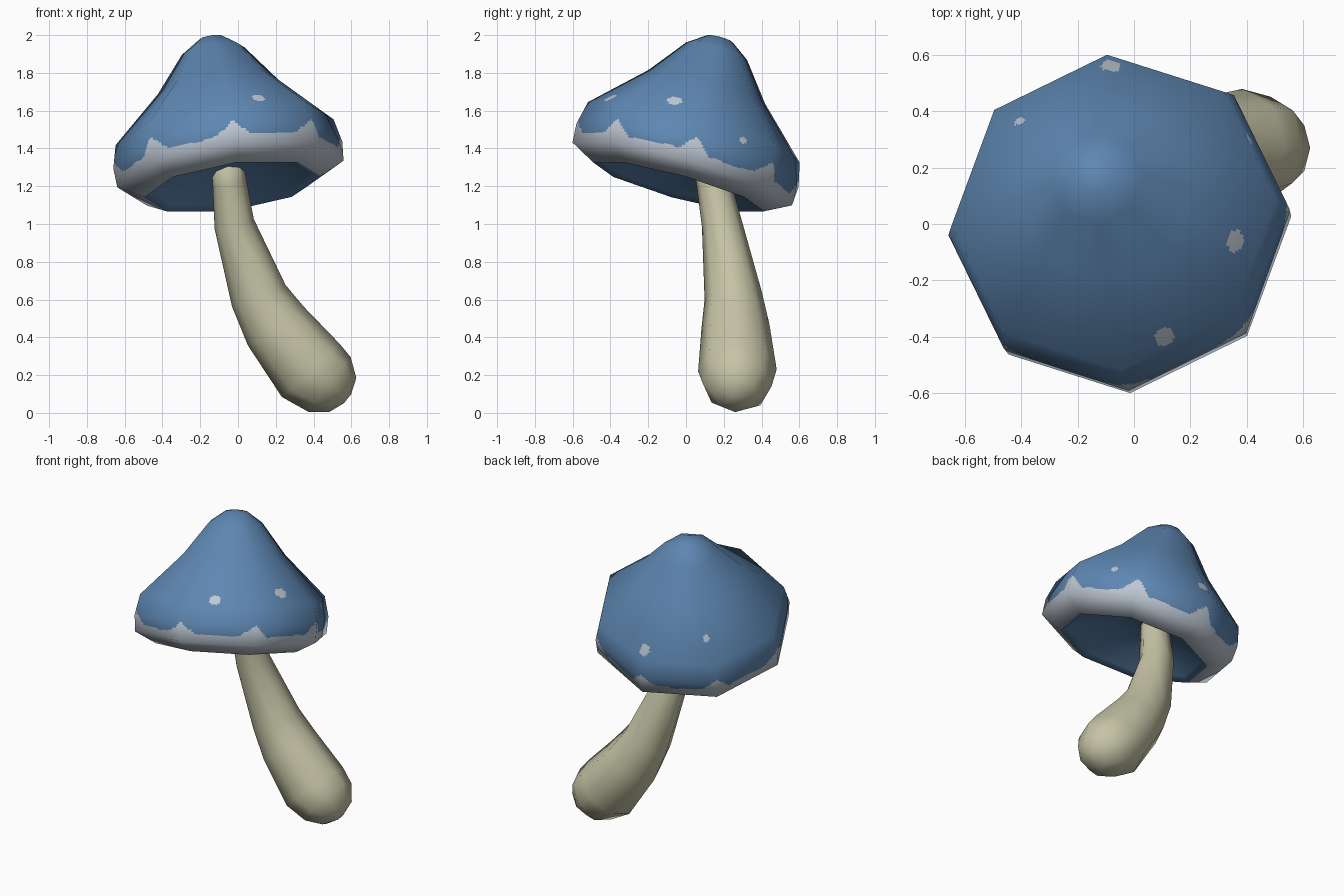
import bpy, bmesh, math, random
from mathutils import Vector

if "Cube" in bpy.data.objects:
    bpy.data.objects.remove(bpy.data.objects["Cube"])

random.seed(4)
SIDES = 8


def material(name, rgb):
    m = bpy.data.materials.new(name)
    m.diffuse_color = (*rgb, 1)
    m.use_nodes = True
    m.node_tree.nodes["Principled BSDF"].inputs["Base Color"].default_value = m.diffuse_color
    return m


blue = material("cap blue", (0.112, 0.242, 0.445))
white = material("rim pale grey", (0.52, 0.58, 0.66))
cream = material("stem cream", (0.56, 0.55, 0.38))


def ring(center, axis, radius, phase=0.0):
    """Octagon of points around an axis."""
    n = axis.normalized()
    u = (Vector((1, 0, 0)) - n * n.x).normalized()
    v = n.cross(u)
    angles = [phase + j * math.tau / SIDES for j in range(SIDES)]
    return [center + radius * (math.cos(a) * u + math.sin(a) * v) for a in angles]


def loft(rings):
    """Closed bmesh skin over a list of rings."""
    bm = bmesh.new()
    rows = [[bm.verts.new(p) for p in r] for r in rings]
    k = len(rows[0])
    for a, b in zip(rows, rows[1:]):
        for j in range(k):
            bm.faces.new((a[j], b[j], b[(j + 1) % k], a[(j + 1) % k]))
    bm.faces.new(rows[0])
    bm.faces.new(rows[-1][::-1])
    bm.normal_update()
    bm.verts.index_update()
    return bm


def finish(bm, name, mats):
    mesh = bpy.data.meshes.new(name)
    for f in bm.faces:
        f.smooth = True
    bm.to_mesh(mesh)
    bm.free()
    for m in mats:
        mesh.materials.append(m)
    ob = bpy.data.objects.new(name, mesh)
    bpy.context.collection.objects.link(ob)
    return ob


# Cap: tilted octagonal profile (height along axis, radius, sub-rows to the next ring)
O = Vector((-0.04, -0.02, 1.265))
AXIS = Vector((-0.14, 0.28, 1)).normalized()
profile = [(0.759, 0.01, 1), (0.75, 0.07, 1), (0.681, 0.168, 1), (0.483, 0.322, 36),
           (0.231, 0.583, 16), (0.105, 0.612, 16), (0.0, 0.605, 1), (-0.072, 0.47, 1),
           (-0.05, 0.425, 1), (0.03, 0.26, 1), (0.06, 0.02, 1)]
LIP = 7
coarse = [ring(O + AXIS * h, AXIS, r, math.radians(2.5)) for h, r, _ in profile]
cb = loft(coarse)
cb.verts.ensure_lookup_table()
normals = [[cb.verts[i * SIDES + j].normal.copy() for j in range(SIDES)]
           for i in range(len(profile))]
cb.free()

# Refine the cap flatly so the painted edge and spots can be cut into it
SUB = 32


def widen(row):
    return [row[j].lerp(row[(j + 1) % SIDES], k / SUB)
            for j in range(SIDES) for k in range(SUB)]


fine, fine_n, row_ring = [], [], []
for i in range(len(profile)):
    steps = profile[i][2] if i + 1 < len(profile) else 1
    nxt = min(i + 1, len(profile) - 1)
    for s in range(steps):
        t = s / steps
        fine.append([a.lerp(b, t) for a, b in zip(widen(coarse[i]), widen(coarse[nxt]))])
        fine_n += [a.lerp(b, t).normalized()
                   for a, b in zip(widen(normals[i]), widen(normals[nxt]))]
        row_ring.append(i)

bm = loft(fine)
cols = SIDES * SUB
jag = [random.uniform(-0.008, 0.008) for _ in range(cols // 4)]
bm.faces.ensure_lookup_table()
outer = []
for idx, f in enumerate(bm.faces):
    row, col = divmod(idx, cols)
    if row >= len(fine) - 1 or row_ring[row] >= LIP:
        continue
    c = f.calc_center_median()
    outer.append((f, c))
    # Pale rim with a pointed drip at every corner
    frac = (col % SUB + 0.5) / SUB
    peak = max(0, 1 - min(frac, 1 - frac) / 0.2)
    if (c - O).dot(AXIS) < 0.105 - 0.052 + 0.08 * peak + jag[col // 4]:
        f.material_index = 1

# Pale spots
for x, y, z, r in [(0.11, -0.40, 1.67, 0.035), (0.37, -0.06, 1.66, 0.038),
                   (-0.08, 0.565, 1.39, 0.036), (-0.41, 0.37, 1.48, 0.021),
                   (0.43, 0.32, 1.45, 0.018)]:
    p = Vector((x, y, z))
    q = min((c for _, c in outer), key=lambda c: (c - p).length)
    for f, c in outer:
        if (c - q).length < r:
            f.material_index = 1

cap = finish(bm, "cap", [blue, white])
cap.data.normals_split_custom_set_from_vertices(fine_n)

# Stem: bent, swelling path of (x, y, z, radius)
path = [(-0.06, 0.12, 1.36, 0.085), (-0.045, 0.145, 1.22, 0.09), (-0.02, 0.19, 1.0, 0.107),
        (0.11, 0.25, 0.62, 0.153), (0.20, 0.262, 0.46, 0.18), (0.385, 0.272, 0.225, 0.208),
        (0.485, 0.27, 0.15, 0.183), (0.555, 0.265, 0.095, 0.115), (0.58, 0.265, 0.075, 0.03)]
pts = [Vector(p[:3]) for p in path]
rings = []
for i, p in enumerate(pts):
    direction = pts[max(i - 1, 0)] - pts[min(i + 1, len(pts) - 1)]
    rings.append(ring(p, direction, path[i][3]))
finish(loft(rings), "stem", [cream])
